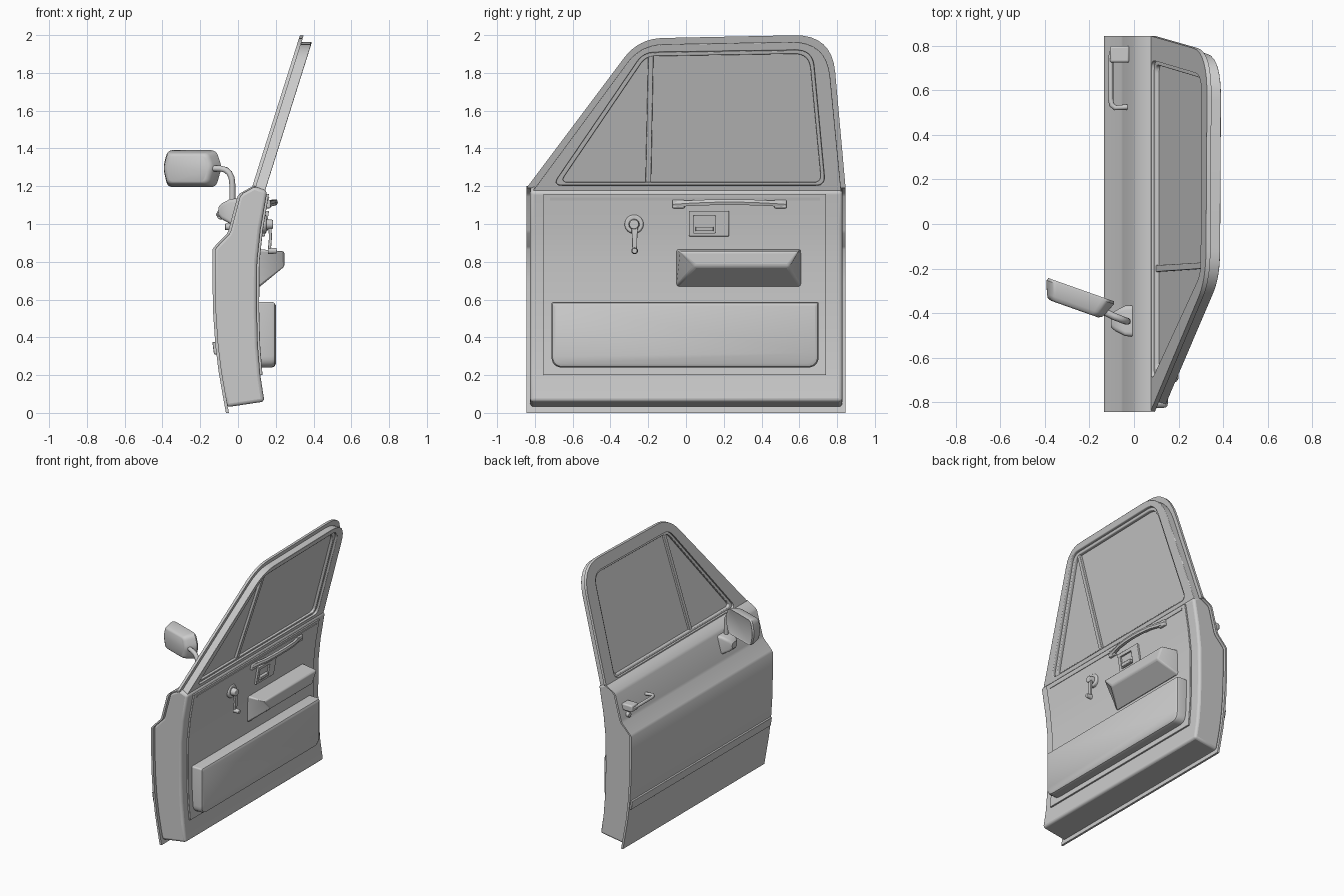
import bpy, bmesh
from math import sin, cos, radians, pi
from mathutils import Vector

if "Cube" in bpy.data.objects:
    bpy.data.objects.remove(bpy.data.objects["Cube"])


def loft(name, rings, closed=False, bevel=0.0, smooth=35):
    """Skin equal-length rings; cap the ends unless the loop of rings is closed."""
    bm = bmesh.new()
    vs = [[bm.verts.new(p) for p in r] for r in rings]
    n = len(vs[0])
    for i in range(len(vs) - (0 if closed else 1)):
        a, b = vs[i], vs[(i + 1) % len(vs)]
        for j in range(n):
            bm.faces.new((a[j], a[(j + 1) % n], b[(j + 1) % n], b[j]))
    if not closed:
        bm.faces.new(vs[0])
        bm.faces.new(vs[-1])
    bmesh.ops.recalc_face_normals(bm, faces=bm.faces)
    me = bpy.data.meshes.new(name)
    bm.to_mesh(me)
    bm.free()
    ob = bpy.data.objects.new(name, me)
    bpy.context.collection.objects.link(ob)
    if bevel:
        m = ob.modifiers.new("bevel", 'BEVEL')
        m.width, m.segments, m.limit_method = bevel, 3, 'ANGLE'
        m.angle_limit = radians(40)
    bpy.ops.object.select_all(action='DESELECT')
    ob.select_set(True)
    bpy.context.view_layer.objects.active = ob
    bpy.ops.object.shade_smooth_by_angle(angle=radians(smooth))
    return ob


def rounded(pts, cuts, n=6):
    """Round polygon corners; cuts give the distance trimmed at each corner."""
    out = []
    for i, p in enumerate(pts):
        p = Vector(p)
        a, b = Vector(pts[i - 1]), Vector(pts[(i + 1) % len(pts)])
        a = p + (a - p).normalized() * cuts[i]
        b = p + (b - p).normalized() * cuts[i]
        for k in range(n + 1):
            t = k / n
            out.append(a * (1 - t) ** 2 + p * 2 * t * (1 - t) + b * t * t)
    return out


def rect(y0, y1, z0, z1):
    return [(y0, z0), (y0, z1), (y1, z1), (y1, z0)]


def along_y(name, prof, y0, y1, **k):
    return loft(name, [[(x, y, z) for x, z in prof] for y in (y0, y1)], **k)


def at_x(pts, x):
    return [(x, y, z) for y, z in pts]


def band(prof, a, b):
    """Profile strip between x offsets a and b."""
    return [(x + a, z) for x, z in prof] + [(x + b, z) for x, z in reversed(prof)]


def disc(c, r, x0, x1, r1=None, n=24):
    return [[(x, c[0] + q * cos(2 * pi * i / n), c[1] + q * sin(2 * pi * i / n)) for i in range(n)]
            for x, q in ((x0, r), (x1, r1 or r))]


def tube(name, pts, r):
    cu = bpy.data.curves.new(name, 'CURVE')
    cu.dimensions, cu.bevel_depth, cu.bevel_resolution, cu.use_fill_caps = '3D', r, 3, True
    sp = cu.splines.new('POLY')
    sp.points.add(len(pts) - 1)
    for p, q in zip(sp.points, pts):
        p.co = (*q, 1)
    ob = bpy.data.objects.new(name, cu)
    bpy.context.collection.objects.link(ob)
    return ob


# Door shell: outer skin and boxed inner body
outer = [(-.064, 0), (-.082, .1), (-.103, .22), (-.12, .36), (-.131, .52), (-.135, .68), (-.135, .865),
         (-.125, .88), (-.058, .95), (-.05, .968), (-.003, 1.145), (.01, 1.162), (.078, 1.2)]
inner = [(.14, .06), (.118, .2), (.105, .36), (.1, .55), (.102, .8), (.12, .97), (.155, 1.175)]
along_y("outer_skin", band(outer, 0, .016), -.845, .845)
body = [(-.06, .03)] + [(x + .008, z) for x, z in outer[1:]] + inner[::-1]
along_y("inner_body", body, -.825, .828, bevel=.018)
along_y("side_moulding", band([(-.113, .31), (-.122, .375)], -.014, .01), -.835, .835, bevel=.004)

# Interior trim card and its lower padded pocket
along_y("trim_card", band([(.118, .2)] + inner[2:6] + [(.152, 1.16)], -.01, .012), -.755, .742, bevel=.003)
cuts = (.06, .012, .012, .06)
pad = [(.1, 0), (.178, 0), (.192, .005), (.2, .018)]
loft("lower_pad", [at_x(rounded(rect(-.712 + i, .702 - i, .24 + i, .588 - i), cuts), x) for x, i in pad])
along_y("upper_trim_rail", [(.14, 1.125), (.162, 1.125), (.166, 1.14), (.15, 1.14)], -.72, .71)

# Armrest with tapering underside
loft("armrest", [at_x([(-.05, .67), (-.05, .868), (.608, .868), (.608, .67)], .09),
                 at_x([(-.05, .67), (-.05, .866), (.608, .866), (.608, .67)], .118),
                 at_x([(.05, .775), (-.04, .855), (.598, .855), (.54, .775)], .246)], bevel=.012)


# Window frame: everything lies in one tilted plane
def tilt(pts, d):
    return [(.076 + .315 * (z - 1.2) + d, y, z) for y, z in pts]


def ring(name, out, inn, d0, d1, **k):
    return loft(name, [tilt(out, d0), tilt(out, d1), tilt(inn, d1), tilt(inn, d0)], closed=True, **k)


edge = rounded([(-.845, 1.19), (-.251, 1.982), (.772, 2.003), (.845, 1.19)], (.004, .13, .2, .004), 8)
edge_in = rounded([(-.815, 1.17), (-.24, 1.95), (.745, 1.968), (.822, 1.17)], (.004, .12, .19, .004), 8)
hole = rounded([(-.705, 1.205), (-.225, 1.908), (.67, 1.922), (.737, 1.205)], (.05, .06, .09, .05), 8)
sight = rounded([(-.665, 1.222), (-.213, 1.888), (.652, 1.902), (.716, 1.222)], (.04, .05, .08, .04), 8)
ring("frame_flange", edge, hole, 0, .02)
ring("frame_inner", edge_in, hole, .018, .075, bevel=.005)
ring("window_seal", hole, sight, .012, .058, bevel=.005)
loft("window_glass", [tilt(hole, .03), tilt(hole, .036)])
bar = [(-.215, 1.21), (-.2, 1.9), (-.172, 1.9), (-.185, 1.21)]
loft("divider_bar", [tilt(bar, .015), tilt(bar, .056)], bevel=.004)

# Window crank
loft("crank_base", disc((-.275, 1.0), .055, .11, .15, .048), bevel=.006)
loft("crank_hub", disc((-.275, .998), .03, .14, .185, .024), bevel=.004)
arm = [(.168, .018, .995), (.172, .014, .93), (.166, .012, .86)]
loft("crank_arm", [[(x - .008, -.272 - w, z), (x + .008, -.272 - w, z), (x + .008, -.272 + w, z),
                    (x - .008, -.272 + w, z)] for x, w, z in arm], bevel=.003)
loft("crank_knob", disc((-.272, .858), .018, .158, .205, .014), bevel=.004)

# Grab handle: bowed bar between two end pads
path = [(-.07, .16), (0, .172), (.06, .188), (.15, .196), (.23, .198), (.31, .196), (.4, .188), (.46, .172), (.53, .16)]
loft("grab_handle", [[(x + a, y, 1.104 - .012 * (1 - ((y - .23) / .3) ** 2) * -1 + b) for a, b in
                      ((-.013, -.015), (.008, -.015), (.013, 0), (.008, .015), (-.013, .015))] for y, x in path])
for i, y in enumerate((-.04, .5)):
    loft(f"grab_handle_mount_{i + 1}", [at_x(rect(y - .032, y + .032, 1.083, 1.128), x) for x in (.13, .172)], bevel=.006)

# Inside latch: bezel, recess plate and pull lever
bo, bi = rect(.015, .228, .935, 1.07), rect(.04, .155, .952, 1.045)


def lean(pts, d):
    return [(.118 + .17 * (z - .97) + d, y, z) for y, z in pts]


loft("latch_bezel", [lean(bo, 0), lean(bo, .03), lean(bi, .03), lean(bi, 0)], closed=True, bevel=.004)
loft("latch_recess", [lean(bi, 0), lean(bi, .016)])
lever = rect(.05, .145, .962, .985)
loft("latch_lever", [lean(lever, .012), lean(lever, .04)], bevel=.004)

# Outside pull handle with key cylinder
tube("outer_handle", [(-.03, .525, 1.045), (-.085, .522, 1.05), (-.1, .535, 1.05), (-.105, .56, 1.05),
                      (-.105, .74, 1.05), (-.098, .775, 1.05)], .012)
loft("handle_block", [at_x(rect(.725, .8, 1.025, 1.075), x) for x in (-.108, -.02)], bevel=.01)
loft("key_cylinder", disc((.765, .985), .018, -.068, -.03), bevel=.004)

# Door mirror: mount, arm and hooded head
mount = [(.01, .072, .99, 1.135), (-.04, .068, 1.0, 1.133), (-.085, .045, 1.025, 1.11), (-.103, .03, 1.045, 1.09)]
loft("mirror_mount", [at_x(rounded(rect(-.435 - w, -.435 + w, a, b), (.02,) * 4, 4), x) for x, w, a, b in mount])
bend = rounded([(-.03, -.437), (-.03, -.437), (-.14, -.4)], (0, 0, 0), 1)
tube("mirror_arm", [(-.03, -.437, 1.1), (-.03, -.437, 1.21), (-.034, -.436, 1.245), (-.046, -.432, 1.27),
                    (-.064, -.425, 1.286), (-.09, -.415, 1.293), (-.15, -.385, 1.295)], .016)
hexa = [(-.165, .005), (-.14, .098), (.132, .098), (.165, .01), (.132, -.098), (-.14, -.098)]
hexa = rounded(hexa, (.03,) * 6, 4)
th = radians(-19.5)
head = []
for v, s in ((-.004, .9), (0, .97), (-.012, 1), (-.07, .86), (-.085, .8), (-.092, .7)):
    head.append([(-.237 + u * s * cos(th) - v * sin(th), -.295 + u * s * sin(th) + v * cos(th), 1.293 + w * s)
                 for u, w in hexa])
loft("mirror_head", head)
